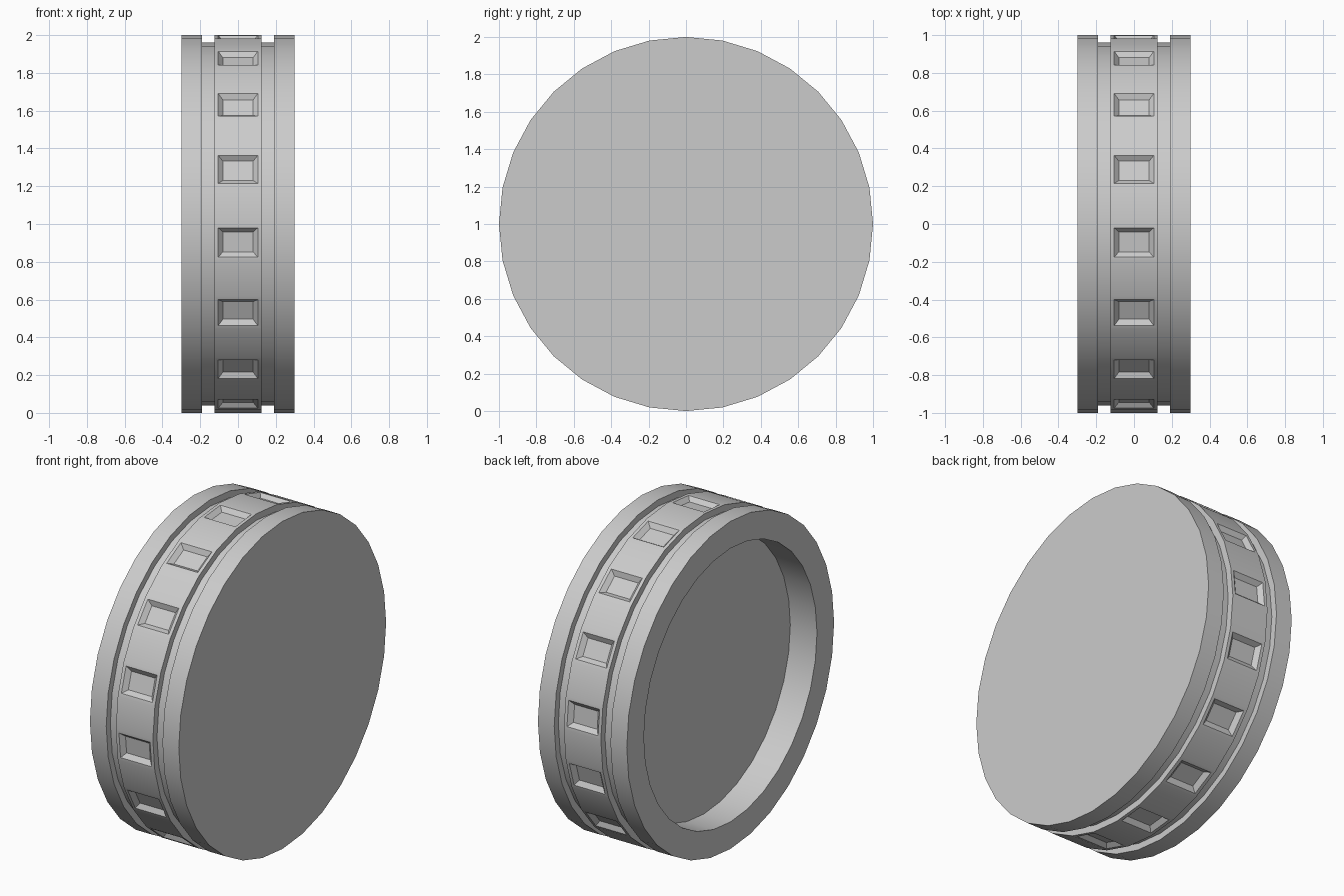
import bpy, bmesh
from math import sin, cos, pi, radians

if "Cube" in bpy.data.objects:
    bpy.data.objects.remove(bpy.data.objects["Cube"])

SIDES = 32

# Wheel section as (x, radius): recess floor, rim, two grooves, closed end
profile = [(-0.12, 0.835), (-0.3, 0.835), (-0.3, 1), (-0.19, 1),
           (-0.19, 0.96), (-0.125, 0.96), (-0.125, 1), (0.125, 1),
           (0.125, 0.96), (0.19, 0.96), (0.19, 1), (0.3, 1)]
BAND = 6  # profile segment that forms the raised middle band

bm = bmesh.new()
rings = []
for x, r in profile:
    rings.append([bm.verts.new((x, -r * cos(2 * pi * k / SIDES),
                                1 + r * sin(2 * pi * k / SIDES)))
                  for k in range(SIDES)])

# Skin the rings, remembering every second face of the middle band
tread = []
for i, (a, b) in enumerate(zip(rings, rings[1:])):
    for k in range(SIDES):
        n = (k + 1) % SIDES
        face = bm.faces.new((a[k], a[n], b[n], b[k]))
        if i == BAND and k % 2:
            tread.append(face)

# Recess floor and flat end
bm.faces.new(rings[0])
bm.faces.new(rings[-1])
bmesh.ops.recalc_face_normals(bm, faces=bm.faces[:])

# Tapered pockets around the band
bmesh.ops.inset_individual(bm, faces=tread, thickness=0.02, use_even_offset=True)
bmesh.ops.inset_individual(bm, faces=tread, thickness=0.025, depth=-0.025,
                           use_even_offset=True)

mesh = bpy.data.meshes.new("wheel")
bm.to_mesh(mesh)
bm.free()
wheel = bpy.data.objects.new("wheel", mesh)
bpy.context.collection.objects.link(wheel)

# Smooth round surfaces, crisp edges
bpy.context.view_layer.objects.active = wheel
wheel.select_set(True)
bpy.ops.object.shade_smooth_by_angle(angle=radians(30))
